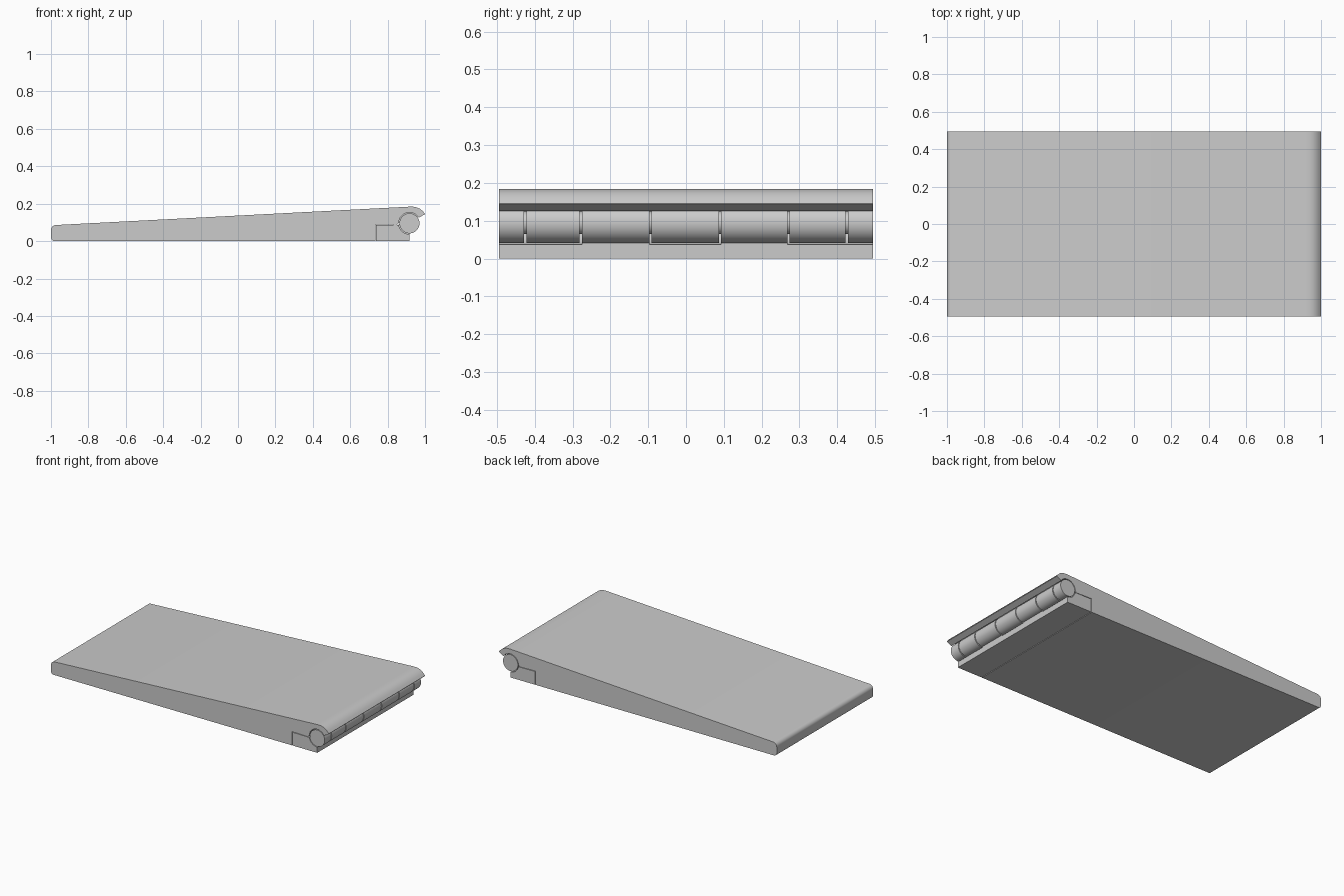
import bpy, bmesh
from math import radians, sin, cos

if "Cube" in bpy.data.objects:
    bpy.data.objects.remove(bpy.data.objects["Cube"])

HALF_W = 0.495               # half depth along y
CX, CZ = 0.917, 0.095        # hinge axis
R, SOCKET = 0.0535, 0.058    # knuckle and socket radii

grey = bpy.data.materials.new("plain grey")
grey.use_nodes = True
colour = (0.6, 0.6, 0.6, 1)
grey.diffuse_color = colour
grey.node_tree.nodes["Principled BSDF"].inputs["Base Color"].default_value = colour


def arc(cx, cz, r, start, end, steps):
    """Points on an arc in the xz plane, angles in degrees."""
    angles = [radians(start + (end - start) * i / steps) for i in range(steps + 1)]
    return [(cx + r * cos(a), cz + r * sin(a)) for a in angles]


def extrude(name, profile, y0, y1):
    """Solid with an xz profile, running from y0 to y1."""
    bm = bmesh.new()
    face = bm.faces.new([bm.verts.new((x, y0, z)) for x, z in profile])
    grown = bmesh.ops.extrude_face_region(bm, geom=[face], use_keep_orig=True)
    moved = [v for v in grown["geom"] if isinstance(v, bmesh.types.BMVert)]
    bmesh.ops.translate(bm, verts=moved, vec=(0, y1 - y0, 0))
    bmesh.ops.recalc_face_normals(bm, faces=bm.faces)
    mesh = bpy.data.meshes.new(name)
    bm.to_mesh(mesh)
    bm.free()
    mesh.materials.append(grey)
    obj = bpy.data.objects.new(name, mesh)
    bpy.context.collection.objects.link(obj)
    bpy.ops.object.select_all(action="DESELECT")
    obj.select_set(True)
    bpy.context.view_layer.objects.active = obj
    bpy.ops.object.shade_smooth_by_angle(angle=radians(32))
    return obj


# Tapered wedge with rounded tip, hinge socket and overhanging lip
body = [(0.735, 0), (0.735, 0.09), (0.85, 0.087)]
body += arc(CX, CZ, SOCKET, 180, 32, 20)
body += [(0.999, 0.143)]
body += [(1.0, 0.146), (0.988, 0.160), (0.974, 0.172), (0.957, 0.180), (0.938, 0.184), (0.915, 0.184)]
body += arc(-0.973, 0.059, 0.027, 93, 180, 8)
body += arc(-0.98, 0.02, 0.02, 180, 270, 6)
extrude("wedge_body", body, -HALF_W, HALF_W)

# Lower hinge leaf, hollowed around the knuckles
leaf = [(0.739, 0), (CX, 0)] + arc(CX, CZ, SOCKET, 270, 190, 12) + [(0.739, 0.086)]
extrude("hinge_leaf", leaf, -HALF_W, HALF_W)

# Knuckles, alternately joined to the leaf and to the body
cuts = [-HALF_W, -0.425, -0.278, -0.094, 0.09, 0.271, 0.425, HALF_W]
GAP = 0.003
for i, (a, b) in enumerate(zip(cuts, cuts[1:])):
    y0 = a + (GAP if i > 0 else 0)
    y1 = b - (GAP if i < len(cuts) - 2 else 0)
    extrude(f"knuckle_{i + 1}", arc(CX, CZ, R, 0, 352.5, 47), y0, y1)
    if i in (2, 4):
        web = arc(CX, CZ, 0.05, 185, 270, 10) + arc(CX, CZ, 0.06, 270, 185, 10)
        extrude(f"leaf_web_{i + 1}", web, y0, y1)
    elif i in (1, 3, 5):
        web = arc(CX, CZ, 0.05, 175, 40, 16) + arc(CX, CZ, 0.06, 40, 175, 16)
        extrude(f"body_web_{i + 1}", web, y0, y1)

# Pin through the knuckles
extrude("hinge_pin", arc(CX, CZ, 0.03, 0, 345, 23), -HALF_W + 0.01, HALF_W - 0.01)
